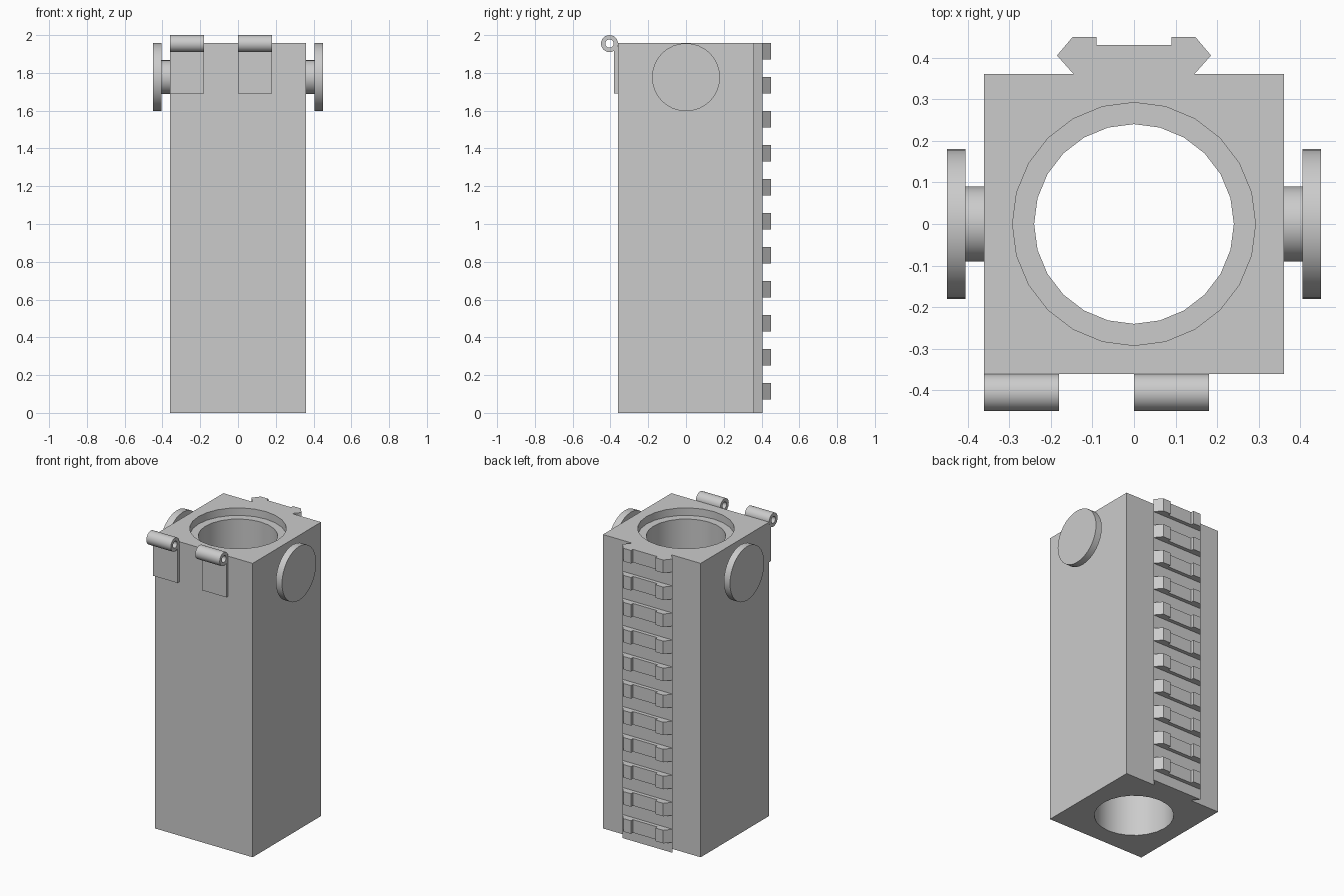
import bpy, bmesh, math
from mathutils import Vector

if "Cube" in bpy.data.objects:
    bpy.data.objects.remove(bpy.data.objects["Cube"])


def finish(bm, name, smooth=False):
    bmesh.ops.remove_doubles(bm, verts=bm.verts, dist=1e-5)
    bmesh.ops.recalc_face_normals(bm, faces=bm.faces)
    mesh = bpy.data.meshes.new(name)
    bm.to_mesh(mesh)
    bm.free()
    ob = bpy.data.objects.new(name, mesh)
    bpy.context.collection.objects.link(ob)
    if smooth:
        smooth_object(ob)
    return ob


def select_only(ob):
    bpy.ops.object.select_all(action='DESELECT')
    ob.select_set(True)
    bpy.context.view_layer.objects.active = ob


def smooth_object(ob):
    select_only(ob)
    bpy.ops.object.shade_smooth_by_angle(angle=math.radians(30))


def prism(name, profile, z0, z1):
    """Extrude an xy outline from z0 to z1."""
    bm = bmesh.new()
    face = bm.faces.new([bm.verts.new((x, y, z0)) for x, y in profile])
    top = bmesh.ops.extrude_face_region(bm, geom=[face], use_keep_orig=True)
    verts = [g for g in top["geom"] if isinstance(g, bmesh.types.BMVert)]
    bmesh.ops.translate(bm, verts=verts, vec=(0, 0, z1 - z0))
    return finish(bm, name)


def box(name, x0, x1, y0, y1, z0, z1):
    return prism(name, [(x0, y0), (x1, y0), (x1, y1), (x0, y1)], z0, z1)


def lathe_x(name, profile, y, z, steps, closed=False):
    """Spin (x, radius) points around an x-axis line through y, z."""
    bm = bmesh.new()
    verts = [bm.verts.new((x, y, z + r)) for x, r in profile]
    pairs = list(zip(verts, verts[1:]))
    if closed:
        pairs.append((verts[-1], verts[0]))
    edges = [bm.edges.new(p) for p in pairs]
    bmesh.ops.spin(bm, geom=verts + edges, cent=Vector((0, y, z)),
                   axis=(1, 0, 0), angle=math.tau, steps=steps)
    return finish(bm, name, smooth=True)


H = 1.957

# Square body with a through bore and a shallow counterbore
body = box("body", -0.36, 0.36, -0.36, 0.36, 0, H)
for radius, z0, z1 in ((0.24, -0.2, 2.2), (0.292, H - 0.05, 2.2)):
    ring = [(radius * math.cos(i * math.tau / 24),
             radius * math.sin(i * math.tau / 24)) for i in range(24)]
    cutter = prism("bore_cutter", ring, z0, z1)
    cutter.hide_render = True
    select_only(body)
    mod = body.modifiers.new("bore", 'BOOLEAN')
    mod.operation, mod.solver, mod.object = 'DIFFERENCE', 'EXACT', cutter
    bpy.ops.object.modifier_apply(modifier=mod.name)
    bpy.data.objects.remove(cutter)
smooth_object(body)

# Side knobs: short stem and wide disc, mirrored
knob = lathe_x("side_knobs", [(0.36, 0), (0.36, 0.09), (0.405, 0.09),
                              (0.405, 0.18), (0.45, 0.18), (0.45, 0)],
               0, 1.777, 32)
knob.modifiers.new("mirror", 'MIRROR').use_axis = (True, False, False)

# Back rail: dovetail base and evenly spaced notched teeth
prism("rail_base", [(-0.145, 0.36), (0.145, 0.36),
                    (0.185, 0.405), (-0.185, 0.405)], 0, H)
tooth = [(-0.185, 0.405), (0.185, 0.405), (0.147, 0.45), (0.09, 0.45),
         (0.09, 0.43), (-0.09, 0.43), (-0.09, 0.45), (-0.147, 0.45)]
for i in range(11):
    top = H - 0.18 * i
    prism(f"rail_tooth_{i + 1}", tooth, top - 0.087, top)

# Front hinges: leaf plate and hollow knuckle
for side, x in (("left", -0.36), ("right", 0.0)):
    box(f"hinge_leaf_{side}", x, x + 0.18, -0.38, -0.36, 1.69, 1.94)
    lathe_x(f"hinge_knuckle_{side}", [(x, 0.022), (x, 0.045),
                                      (x + 0.18, 0.045), (x + 0.18, 0.022)],
            -0.405, 1.955, 24, closed=True)
